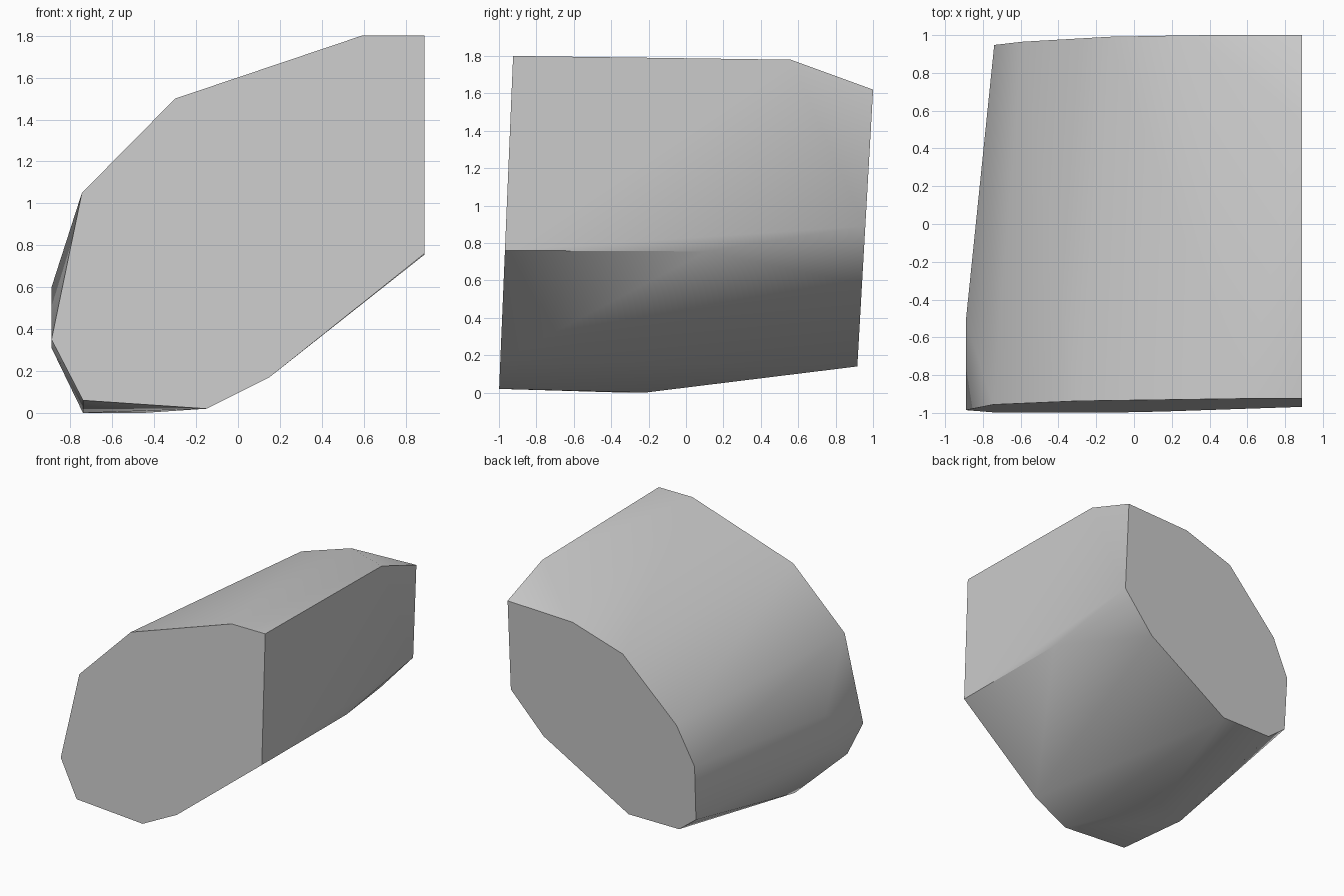
import bpy
import bmesh
import math

cube = bpy.data.objects.get("Cube")
if cube:
    bpy.data.objects.remove(cube, do_unlink=True)

# One plain stone colour
stone = bpy.data.materials.new("stone_grey")
stone.use_nodes = True
colour = (0.6, 0.6, 0.6, 1.0)
stone.diffuse_color = colour
shader = next(n for n in stone.node_tree.nodes if n.type == 'BSDF_PRINCIPLED')
shader.inputs["Base Color"].default_value = colour
shader.inputs["Roughness"].default_value = 0.8

SIDE = 0.89  # flat side of the boulder

# Outlines (x, z) of the slightly leaning front and back faces
front_outline = [(SIDE, 1.8), (0.59, 1.8), (-0.3, 1.5), (-0.745, 1.05), (-SIDE, 0.35),
                 (-0.74, 0.06), (-0.15, 0.02), (0.15, 0.17), (SIDE, 0.76)]
back_outline = [(SIDE, 1.62), (0.31, 1.6), (-0.13, 1.46), (-0.59, 1.0), (-0.74, 0.7),
                (-0.735, 0.26), (-0.58, 0.14), (-0.13, 0.14), (0.61, 0.58), (SIDE, 0.89)]

# Corners between the two faces
middle_corners = [(SIDE, 0.56, 1.78), (SIDE, 0.11, 0.755),
                  (-SIDE, -0.51, 0.6), (-SIDE, -0.6, 0.31),
                  (-0.74, -0.33, 0), (-0.45, -0.22, 0)]


def leaning_face(outline, base_y, lean):
    """Place an outline on a plane that leans backward with height."""
    return [(x, base_y + lean * z, z) for x, z in outline]


def build_boulder(name, corners, material):
    """Wrap the corners in a convex block with flat faces merged."""
    bm = bmesh.new()
    for corner in corners:
        bm.verts.new(corner)
    bmesh.ops.convex_hull(bm, input=bm.verts[:])
    loose = [v for v in bm.verts if not v.link_faces]
    bmesh.ops.delete(bm, geom=loose, context='VERTS')
    bmesh.ops.dissolve_limit(bm, angle_limit=math.radians(1),
                             verts=bm.verts[:], edges=bm.edges[:])
    bmesh.ops.recalc_face_normals(bm, faces=bm.faces[:])
    mesh = bpy.data.meshes.new(name)
    bm.to_mesh(mesh)
    bm.free()
    mesh.materials.append(material)
    boulder = bpy.data.objects.new(name, mesh)
    bpy.context.collection.objects.link(boulder)
    return boulder


corners = (leaning_face(front_outline, -1.0, 0.042)
           + leaning_face(back_outline, 0.908, 0.057)
           + middle_corners)
boulder = build_boulder("boulder", corners, stone)

# Smooth rounded sides, crisp rims around the flat faces
bpy.ops.object.select_all(action='DESELECT')
boulder.select_set(True)
bpy.context.view_layer.objects.active = boulder
bpy.ops.object.shade_smooth_by_angle(angle=math.radians(45))
